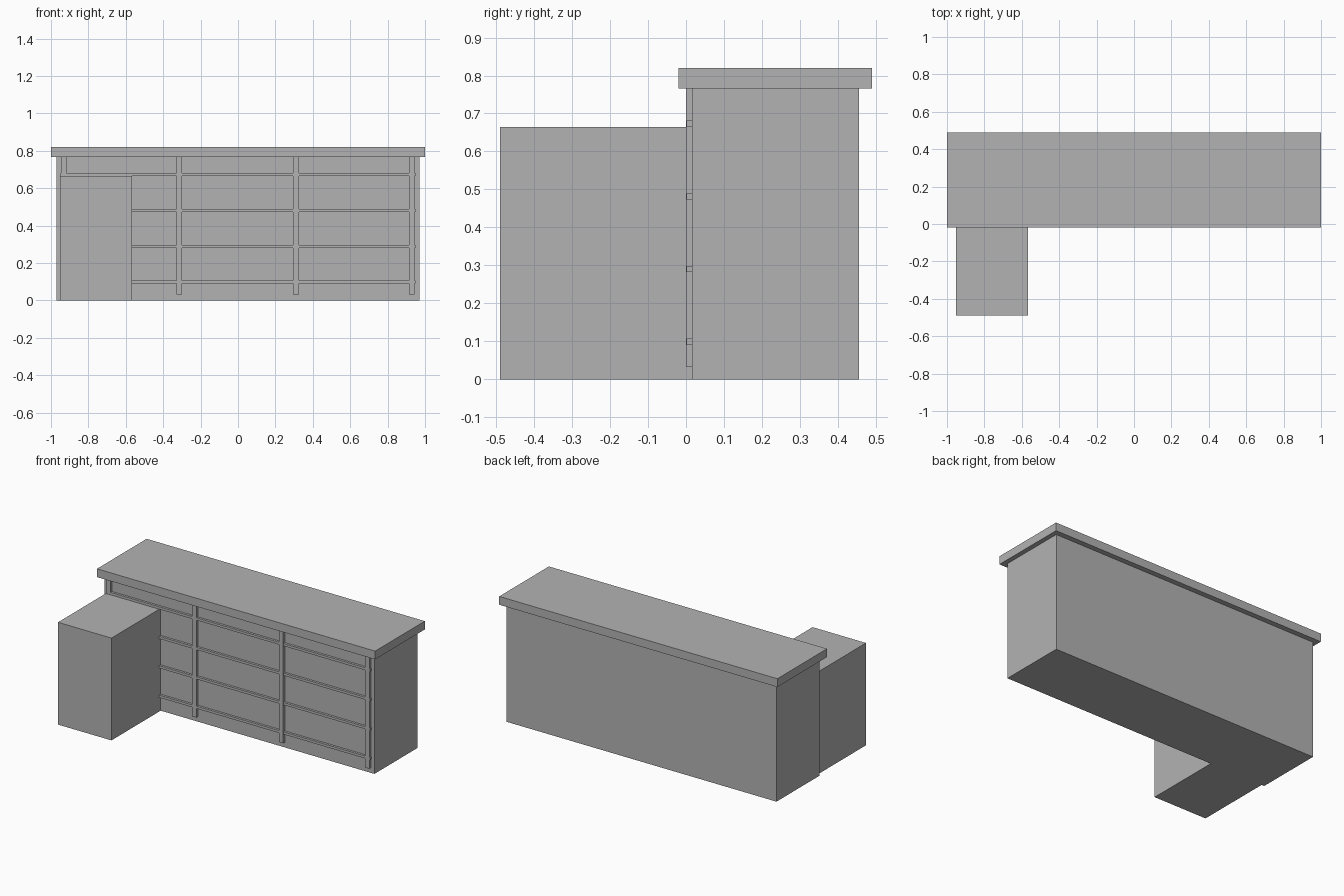
import bpy

cube = bpy.data.objects.get("Cube")
if cube:
    bpy.data.objects.remove(cube, do_unlink=True)

grey = bpy.data.materials.new("plain_grey")
grey.use_nodes = True
colour = (0.45, 0.45, 0.45, 1)
grey.diffuse_color = colour
grey.node_tree.nodes["Principled BSDF"].inputs["Base Color"].default_value = colour


def box(name, x, y, z):
    """Add a box spanning the given (low, high) ranges."""
    ranges = (x, y, z)
    bpy.ops.mesh.primitive_cube_add(size=1, location=[(a + b) / 2 for a, b in ranges])
    ob = bpy.context.object
    ob.name = name
    ob.scale = [b - a for a, b in ranges]
    bpy.ops.object.transform_apply(location=False, rotation=False, scale=True)
    ob.data.materials.append(grey)
    return ob


# Main counter, overhanging top and lower side cabinet
box("counter_body", (-0.97, 0.97), (0.016, 0.456), (0, 0.766))
box("counter_top", (-1, 1), (-0.02, 0.49), (0.766, 0.82))
box("side_cabinet", (-0.951, -0.567), (-0.49, 0.016), (0, 0.665))

# Upright battens on the front
for i, x in enumerate((-0.932, -0.314, 0.31, 0.929)):
    box(f"upright_batten_{i + 1}", (x - 0.015, x + 0.015), (0, 0.018), (0.033, 0.768))

# Horizontal rails between the uprights
for i, z in enumerate((0.099, 0.29, 0.481, 0.673)):
    box(f"front_rail_{i + 1}", (-0.949, 0.949), (0.001, 0.018), (z - 0.008, z + 0.008))
